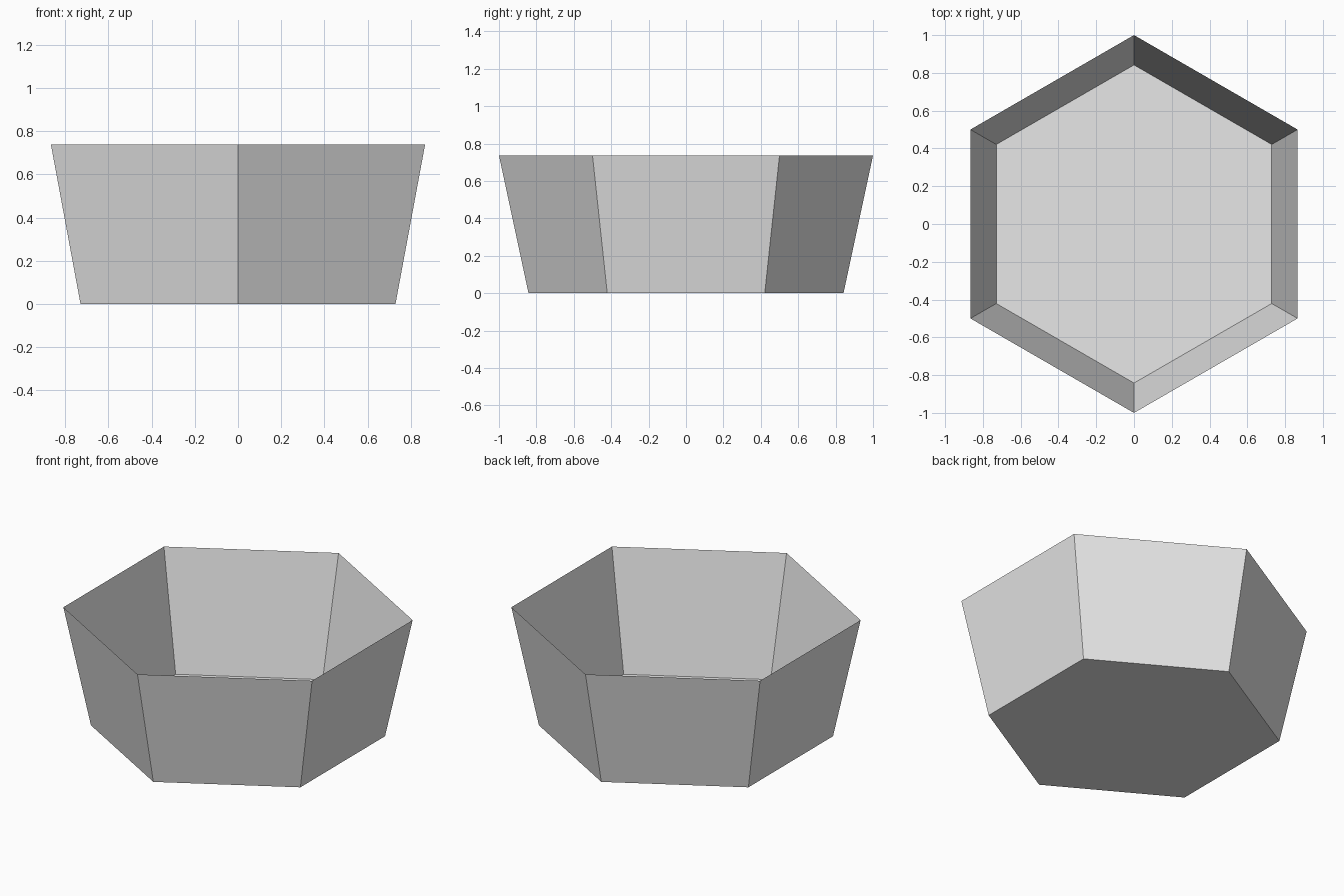
import bpy
import bmesh
from math import cos, sin, tau

SIDES = 6
HEIGHT = 0.737
BASE_RADIUS = 0.842
RIM_RADIUS = 1.0

cube = bpy.data.objects.get("Cube")
if cube:
    bpy.data.objects.remove(cube, do_unlink=True)


def make_material(name, colour):
    mat = bpy.data.materials.new(name)
    mat.use_nodes = True
    mat.diffuse_color = colour
    for node in mat.node_tree.nodes:
        if node.type == 'BSDF_PRINCIPLED':
            node.inputs["Base Color"].default_value = colour
    return mat


def ring(bm, radius, z):
    # Corners point along the front and back
    angles = [tau * (i / SIDES + 0.25) for i in range(SIDES)]
    return [bm.verts.new((radius * cos(a), radius * sin(a), z)) for a in angles]


# Open six-sided bowl: thin sloping walls and a flat floor
bm = bmesh.new()
base = ring(bm, BASE_RADIUS, 0)
rim = ring(bm, RIM_RADIUS, HEIGHT)
bm.faces.new(base[::-1])
for i in range(SIDES):
    j = (i + 1) % SIDES
    bm.faces.new((base[i], base[j], rim[j], rim[i]))

mesh = bpy.data.meshes.new("hexagonal_bowl")
bm.to_mesh(mesh)
bm.free()
mesh.materials.append(make_material("light grey", (0.8, 0.8, 0.8, 1)))
bowl = bpy.data.objects.new("hexagonal_bowl", mesh)
bpy.context.collection.objects.link(bowl)
